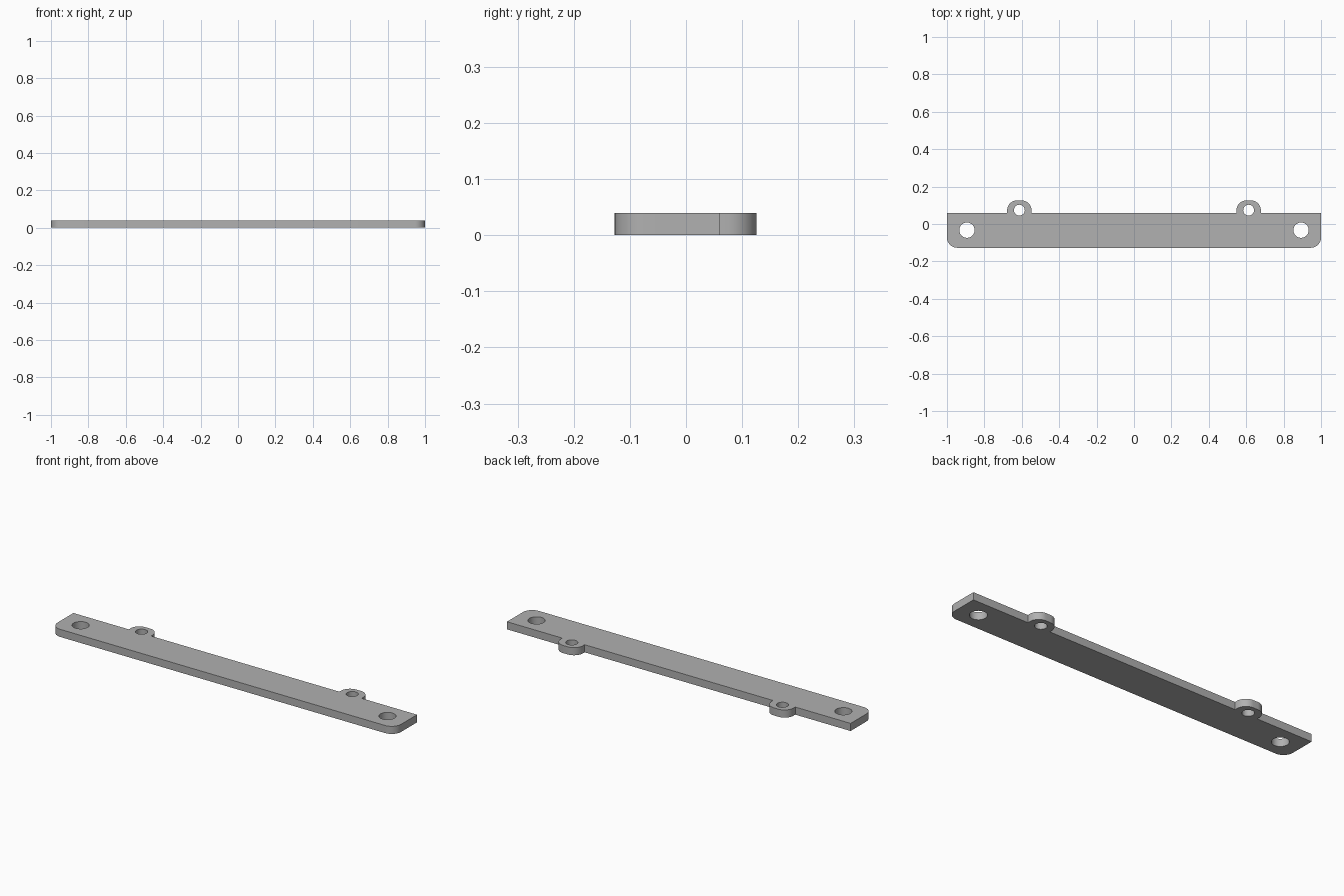
import bpy, bmesh
from math import cos, sin, pi

cube = bpy.data.objects.get("Cube")
if cube:
    bpy.data.objects.remove(cube, do_unlink=True)

THICK = 0.04
FRONT, BACK, TAB_TOP = -0.127, 0.06, 0.126
TAB_X, TAB_HALF, TAB_R = 0.613, 0.065, 0.052
CORNER_R = 0.055

grey = bpy.data.materials.new("plain grey")
grey.use_nodes = True
colour = (0.44, 0.44, 0.44, 1)
grey.diffuse_color = colour
grey.node_tree.nodes["Principled BSDF"].inputs["Base Color"].default_value = colour


def arc(cx, cy, r, start, end, steps):
    """Points on an arc, angles in half turns."""
    angles = [pi * (start + (end - start) * i / steps) for i in range(steps + 1)]
    return [(cx + r * cos(a), cy + r * sin(a)) for a in angles]


def mirrored(points):
    return [(-x, y) for x, y in reversed(points)]


# Right half of the outline: rounded front corner, square back corner, rounded tab
half = arc(1 - CORNER_R, FRONT + CORNER_R, CORNER_R, -0.5, 0, 12)
half += [(1, BACK), (TAB_X + TAB_HALF, BACK)]
half += arc(TAB_X + TAB_HALF - TAB_R, TAB_TOP - TAB_R, TAB_R, 0, 0.5, 12)
half += arc(TAB_X - TAB_HALF + TAB_R, TAB_TOP - TAB_R, TAB_R, 0.5, 1, 12)
half += [(TAB_X - TAB_HALF, BACK)]
loops = [half + mirrored(half)]

# Mounting holes in the plate ends and in the tabs
for side in (-1, 1):
    for x, y, r in ((0.893, -0.033, 0.041), (TAB_X, 0.074, 0.029)):
        loops.append(arc(side * x, y, r, 0, 2, 40)[:-1])

# Fill the profile and extrude it
profile = bpy.data.curves.new("plate_profile", "CURVE")
profile.dimensions = "2D"
profile.fill_mode = "BOTH"
profile.extrude = THICK / 2
for loop in loops:
    spline = profile.splines.new("POLY")
    spline.points.add(len(loop) - 1)
    for point, (x, y) in zip(spline.points, loop):
        point.co = (x, y, 0, 1)
    spline.use_cyclic_u = True
helper = bpy.data.objects.new("plate_profile", profile)
bpy.context.collection.objects.link(helper)
bpy.context.view_layer.update()
evaluated = helper.evaluated_get(bpy.context.evaluated_depsgraph_get())
mesh = bpy.data.meshes.new_from_object(evaluated)
bpy.data.objects.remove(helper, do_unlink=True)

# Weld caps to walls and stand the plate on the floor
bm = bmesh.new()
bm.from_mesh(mesh)
bmesh.ops.remove_doubles(bm, verts=bm.verts, dist=0.0001)
bmesh.ops.translate(bm, verts=bm.verts, vec=(0, 0, THICK / 2))
bmesh.ops.recalc_face_normals(bm, faces=bm.faces)
bm.to_mesh(mesh)
bm.free()
mesh.materials.clear()
mesh.materials.append(grey)

plate = bpy.data.objects.new("mounting_plate", mesh)
bpy.context.collection.objects.link(plate)
bpy.ops.object.select_all(action="DESELECT")
plate.select_set(True)
bpy.context.view_layer.objects.active = plate
bpy.ops.object.shade_smooth_by_angle(angle=pi / 6)
